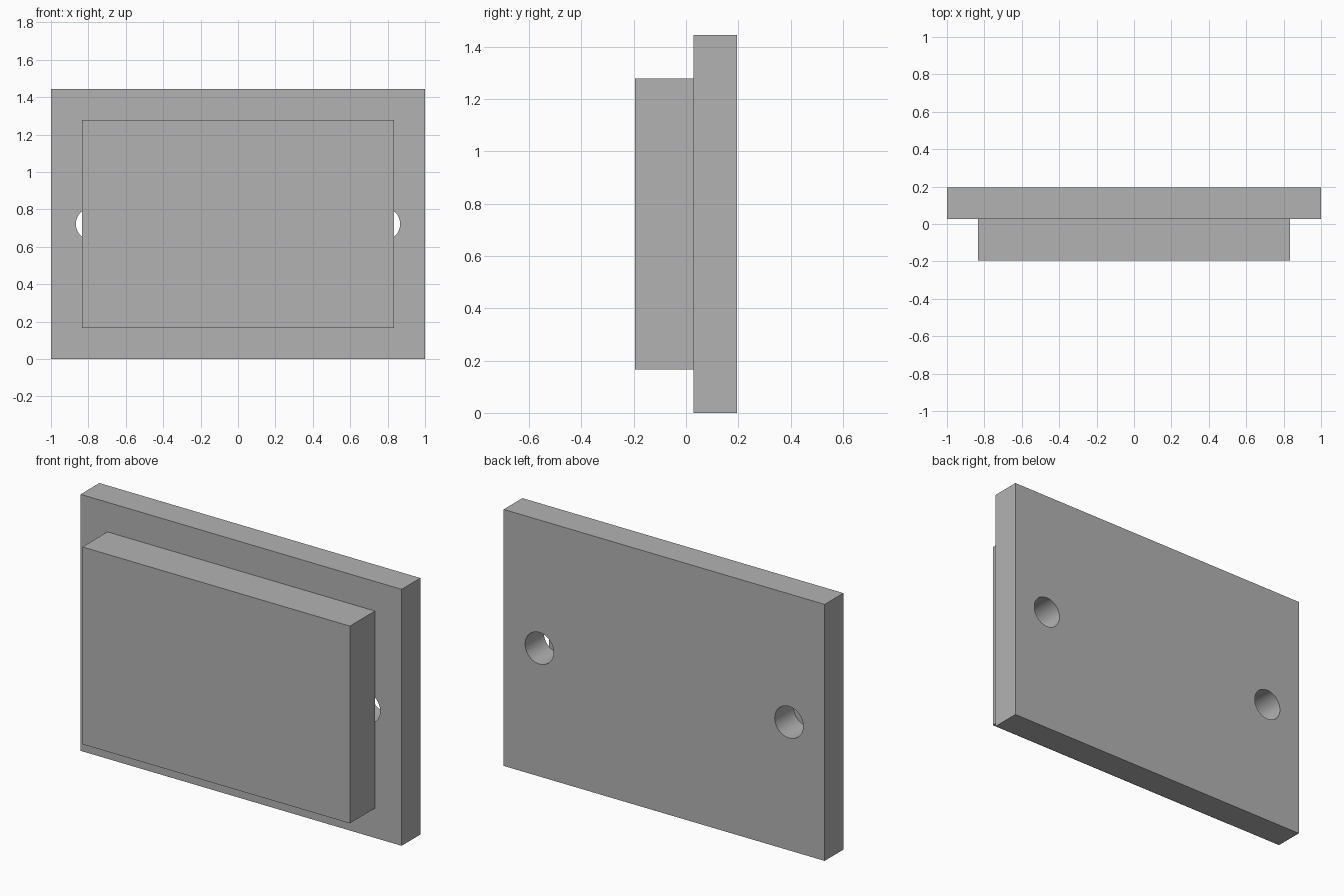
import bpy
import math

default = bpy.data.objects.get("Cube")
if default:
    bpy.data.objects.remove(default, do_unlink=True)

U = 2 / 36              # one design unit; the plate is 36 units wide
MID_Z = 13 * U          # centre height of the plate
BACK, JOINT, FRONT = 3.5 * U, 0.5 * U, -3.5 * U

grey = bpy.data.materials.new("Plain grey")
grey.use_nodes = True
colour = (0.45, 0.45, 0.45, 1)
grey.diffuse_color = colour
grey.node_tree.nodes["Principled BSDF"].inputs["Base Color"].default_value = colour


def slab(name, width, height, y0, y1):
    """Upright box between two depths, centred on the plate."""
    bpy.ops.mesh.primitive_cube_add(size=1, location=(0, (y0 + y1) / 2, MID_Z))
    ob = bpy.context.object
    ob.name = name
    ob.scale = (width, y1 - y0, height)
    bpy.ops.object.transform_apply(location=False, rotation=False, scale=True)
    ob.data.materials.append(grey)
    return ob


back_plate = slab("back_plate", 36 * U, 26 * U, JOINT, BACK)
front_block = slab("front_block", 30 * U, 20 * U, FRONT, JOINT)

# Two round holes through the plate, partly covered by the block
for side, x in (("left", 14 * U), ("right", -14 * U)):
    bpy.ops.mesh.primitive_cylinder_add(
        vertices=64, radius=1.6 * U, depth=6 * U,
        location=(x, (JOINT + BACK) / 2, MID_Z), rotation=(math.pi / 2, 0, 0))
    cutter = bpy.context.object
    cutter.name = side + "_hole_cutter"
    cutter.data.materials.append(grey)
    cutter.hide_render = True
    cut = back_plate.modifiers.new(side + "_hole", 'BOOLEAN')
    cut.operation = 'DIFFERENCE'
    cut.solver = 'EXACT'
    cut.object = cutter
    # Apply the cut and drop the helper
    bpy.ops.object.select_all(action='DESELECT')
    back_plate.select_set(True)
    bpy.context.view_layer.objects.active = back_plate
    bpy.ops.object.modifier_apply(modifier=cut.name)
    bpy.data.objects.remove(cutter, do_unlink=True)

# Smooth hole walls, sharp box edges
bpy.ops.object.shade_smooth_by_angle(angle=math.radians(30))
